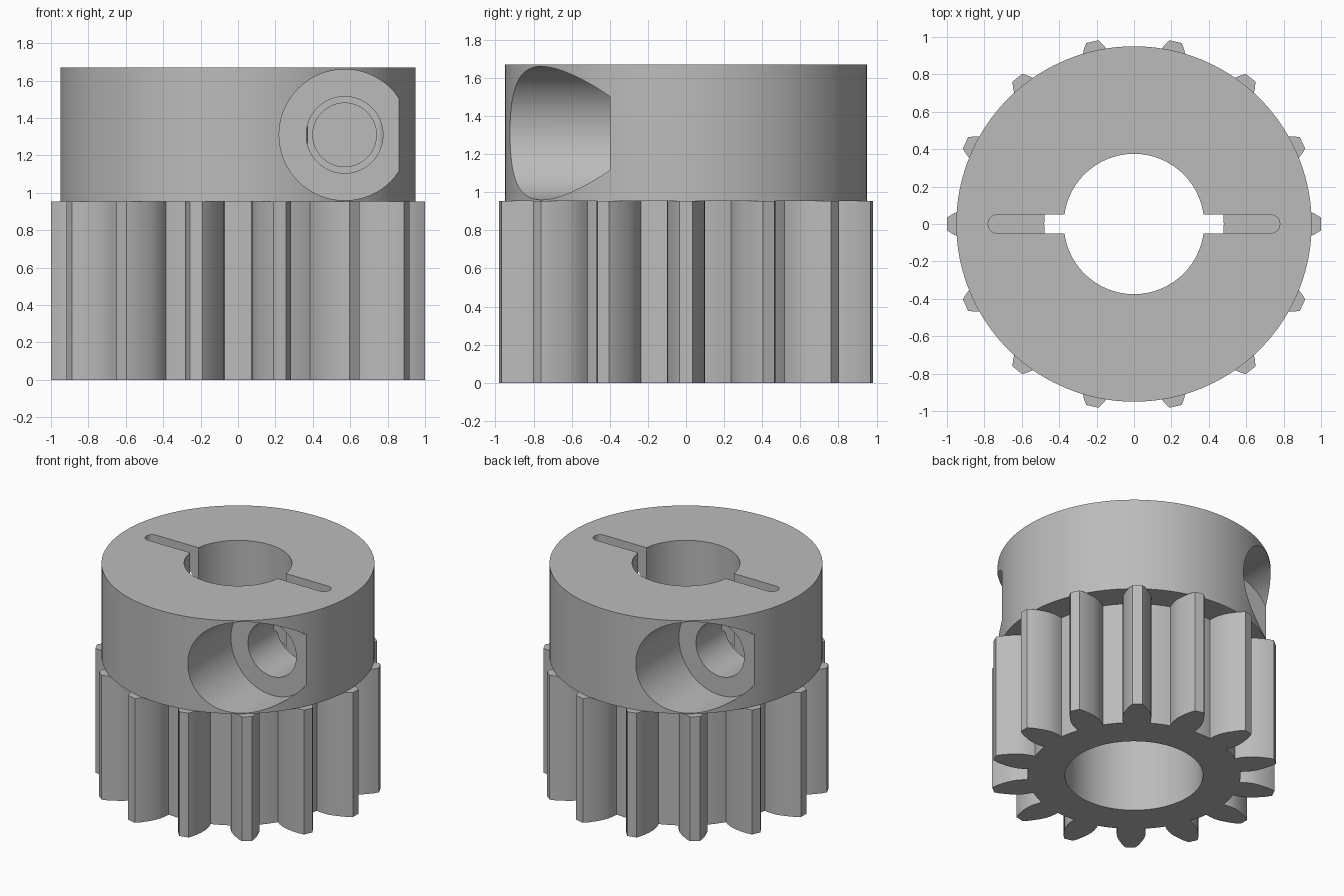
import bpy, bmesh
from math import pi, sin, cos, atan2
from mathutils import Matrix, Vector

cube = bpy.data.objects.get("Cube")
if cube:
    bpy.data.objects.remove(cube, do_unlink=True)

grey = bpy.data.materials.new("machined grey")
grey.use_nodes = True
grey.diffuse_color = (0.5, 0.5, 0.5, 1)
grey.node_tree.nodes["Principled BSDF"].inputs["Base Color"].default_value = (0.5, 0.5, 0.5, 1)

GEAR_TOP, TOP = 0.955, 1.67
HUB_R, TEETH, ROOT_R = 0.95, 14, 0.735


def add_object(name, bm):
    bmesh.ops.recalc_face_normals(bm, faces=bm.faces)
    mesh = bpy.data.meshes.new(name)
    bm.to_mesh(mesh)
    bm.free()
    mesh.materials.append(grey)
    obj = bpy.data.objects.new(name, mesh)
    bpy.context.collection.objects.link(obj)
    return obj


def prism(name, outline, z0, z1):
    """Extrude a closed xy outline from z0 to z1."""
    bm = bmesh.new()
    face = bm.faces.new([bm.verts.new((x, y, z0)) for x, y in outline])
    ext = bmesh.ops.extrude_face_region(bm, geom=[face])
    verts = [v for v in ext["geom"] if isinstance(v, bmesh.types.BMVert)]
    bmesh.ops.translate(bm, vec=(0, 0, z1 - z0), verts=verts)
    return add_object(name, bm)


def circle(r, n=128):
    return [(r * cos(2 * pi * i / n), r * sin(2 * pi * i / n)) for i in range(n)]


def cut(obj, cutter):
    """Subtract a cutter and remove it."""
    bpy.context.view_layer.objects.active = obj
    mod = obj.modifiers.new("cut", "BOOLEAN")
    mod.operation, mod.solver, mod.object = "DIFFERENCE", "EXACT", cutter
    bpy.ops.object.modifier_apply(modifier=mod.name)
    bpy.data.objects.remove(cutter, do_unlink=True)


def y_hole(obj, x, z, r, y0, y1, turn):
    """Drill a hole along y, optionally turned half round the axis."""
    tool = prism("drill", circle(r, 72), y0, y1)
    tool.data.transform(Matrix.Rotation(turn, 4, "Z") @ Matrix.Translation((x, 0, z))
                        @ Matrix.Rotation(-pi / 2, 4, "X"))
    cut(obj, tool)


# Toothed gear: half flank as (radius, half width), mirrored and repeated
flank = [(ROOT_R, 0.093), (0.77, 0.099), (0.81, 0.101), (0.85, 0.097),
         (0.89, 0.086), (0.93, 0.071), (0.965, 0.056), (1.0, 0.034)]
tooth = [(r, -h) for r, h in flank] + [(r, h) for r, h in reversed(flank)]
pitch = 2 * pi / TEETH
root_half = atan2(flank[0][1], ROOT_R)
valley_start, valley_end = root_half, pitch - root_half
valley_r = Vector((ROOT_R, flank[0][1])).length
outline = []
for i in range(TEETH):
    a = i * pitch
    outline += [(x * cos(a) - y * sin(a), x * sin(a) + y * cos(a)) for x, y in tooth]
    for k in range(1, 6):
        b = a + valley_start + (valley_end - valley_start) * k / 6
        outline.append((valley_r * cos(b), valley_r * sin(b)))
gear = prism("toothed_gear", outline, 0, GEAR_TOP)
cut(gear, prism("gear_bore", circle(0.48), -0.1, GEAR_TOP + 0.1))

# Clamping hub with a narrower bore
hub = prism("clamping_hub", circle(HUB_R, 160), GEAR_TOP, TOP)
cut(hub, prism("hub_bore", circle(0.375), GEAR_TOP - 0.1, TOP + 0.1))

# Round-ended clamping slot across the bore
end = [(0.73 + 0.05 * cos(t), 0.05 * sin(t))
       for t in [-pi / 2 + pi * k / 12 for k in range(13)]]
cut(hub, prism("slot", end + [(-x, -y) for x, y in end], GEAR_TOP - 0.1, TOP + 0.1))

# Two opposed screw holes: counterbore, clearance hole, threaded hole
for turn in (0, pi):
    y_hole(hub, 0.57, 1.31, 0.35, -1.2, -0.40, turn)
    y_hole(hub, 0.57, 1.31, 0.205, -0.6, 0, turn)
    y_hole(hub, 0.57, 1.31, 0.17, -0.1, 0.5, turn)

# Smooth curved walls, crisp edges
for obj in (gear, hub):
    bpy.ops.object.select_all(action="DESELECT")
    obj.select_set(True)
    bpy.context.view_layer.objects.active = obj
    bpy.ops.object.shade_smooth_by_angle(angle=pi / 9)
